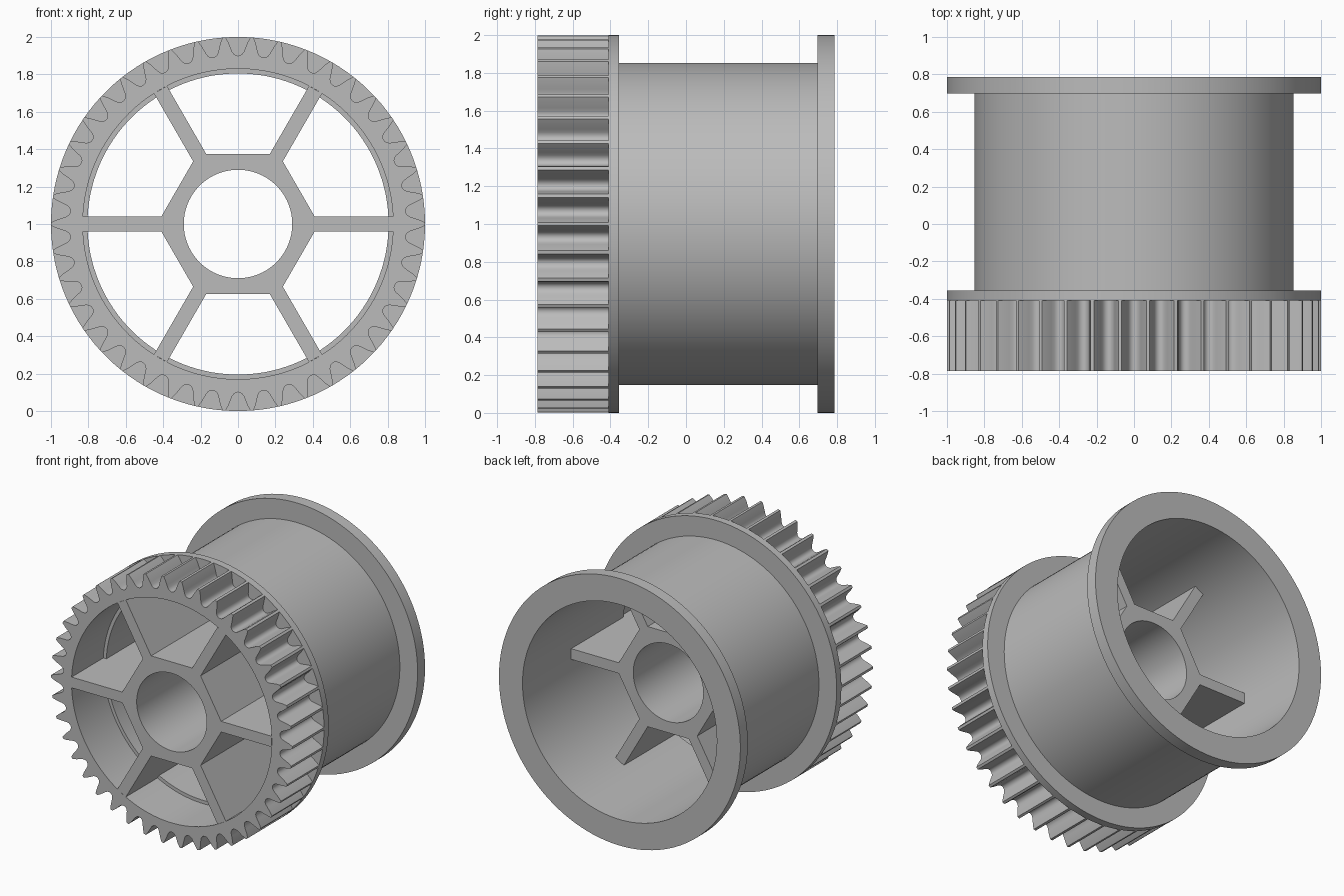
import bpy, bmesh
from math import cos, sin, pi, radians

cube = bpy.data.objects.get("Cube")
if cube:
    bpy.data.objects.remove(cube, do_unlink=True)

grey = bpy.data.materials.new("plain grey")
grey.use_nodes = True
colour = (0.5, 0.5, 0.5, 1)
grey.diffuse_color = colour
grey.node_tree.nodes["Principled BSDF"].inputs["Base Color"].default_value = colour

SEGMENTS = 126
AXLE_HEIGHT = 1.0


def polar(r, a):
    return r * cos(a), r * sin(a)


def circle(r):
    return [polar(r, 2 * pi * i / SEGMENTS) for i in range(SEGMENTS)]


def finish(name, bm):
    bmesh.ops.recalc_face_normals(bm, faces=bm.faces)
    mesh = bpy.data.meshes.new(name)
    bm.to_mesh(mesh)
    bm.free()
    mesh.materials.append(grey)
    obj = bpy.data.objects.new(name, mesh)
    obj.location.z = AXLE_HEIGHT
    bpy.context.collection.objects.link(obj)
    bpy.ops.object.select_all(action='DESELECT')
    obj.select_set(True)
    bpy.context.view_layer.objects.active = obj
    bpy.ops.object.shade_smooth_by_angle(angle=radians(30))
    return obj


def extrude_loops(name, loops, y0, y1):
    """Fill an outline with a hole and extrude it along the axle."""
    bm = bmesh.new()
    edges = []
    for loop in loops:
        verts = [bm.verts.new((x, y0, z)) for x, z in loop]
        edges += [bm.edges.new((v, verts[i - 1])) for i, v in enumerate(verts)]
    bmesh.ops.triangle_fill(bm, edges=edges, use_beauty=True)
    result = bmesh.ops.extrude_face_region(bm, geom=bm.faces[:], use_keep_orig=True)
    moved = [g for g in result["geom"] if isinstance(g, bmesh.types.BMVert)]
    bmesh.ops.translate(bm, verts=moved, vec=(0, y1 - y0, 0))
    return finish(name, bm)


def lathe(name, profile):
    """Revolve a closed (radius, y) profile about the axle."""
    bm = bmesh.new()
    rings = []
    for i in range(SEGMENTS):
        c, s = polar(1, 2 * pi * i / SEGMENTS)
        rings.append([bm.verts.new((r * c, y, r * s)) for r, y in profile])
    for i, ring in enumerate(rings):
        before = rings[i - 1]
        for j in range(len(profile)):
            bm.faces.new((before[j - 1], before[j], ring[j], ring[j - 1]))
    return finish(name, bm)


# Drum with a flange at each end
FRONT, BACK = -0.785, 0.785
GEAR_BACK = -0.41
lathe("flanged_drum", [
    (0.805, GEAR_BACK), (1.0, GEAR_BACK), (1.0, -0.355), (0.853, -0.355),
    (0.853, 0.697), (1.0, 0.697), (1.0, BACK), (0.805, BACK)])

# Toothed ring: half a tooth as (radius, angle from the tooth centre), mirrored
TEETH = 42
pitch = 2 * pi / TEETH
flank = [(1.0, 0.009), (0.97, 0.023), (0.94, 0.034), (0.92, 0.042),
         (0.908, 0.051), (0.901, 0.063)]
tooth = ([(0.899, -pitch / 2)] + [(r, -a) for r, a in reversed(flank)] + flank)
outline = [polar(r, k * pitch + a) for k in range(TEETH) for r, a in tooth]
extrude_loops("toothed_ring", [outline, circle(0.83)], FRONT, GEAR_BACK)

# Hexagonal hub with six spokes and a round bore
HALF_WIDTH = 0.04
star = []
for k in range(6):
    c, s = polar(1, k * pi / 3)
    for along, side in ((0.41, -1), (0.829, -1), (0.829, 1), (0.41, 1)):
        across = side * HALF_WIDTH
        star.append((along * c - across * s, along * s + across * c))
extrude_loops("hub_and_spokes", [star, circle(0.29)], FRONT, 0.21)
